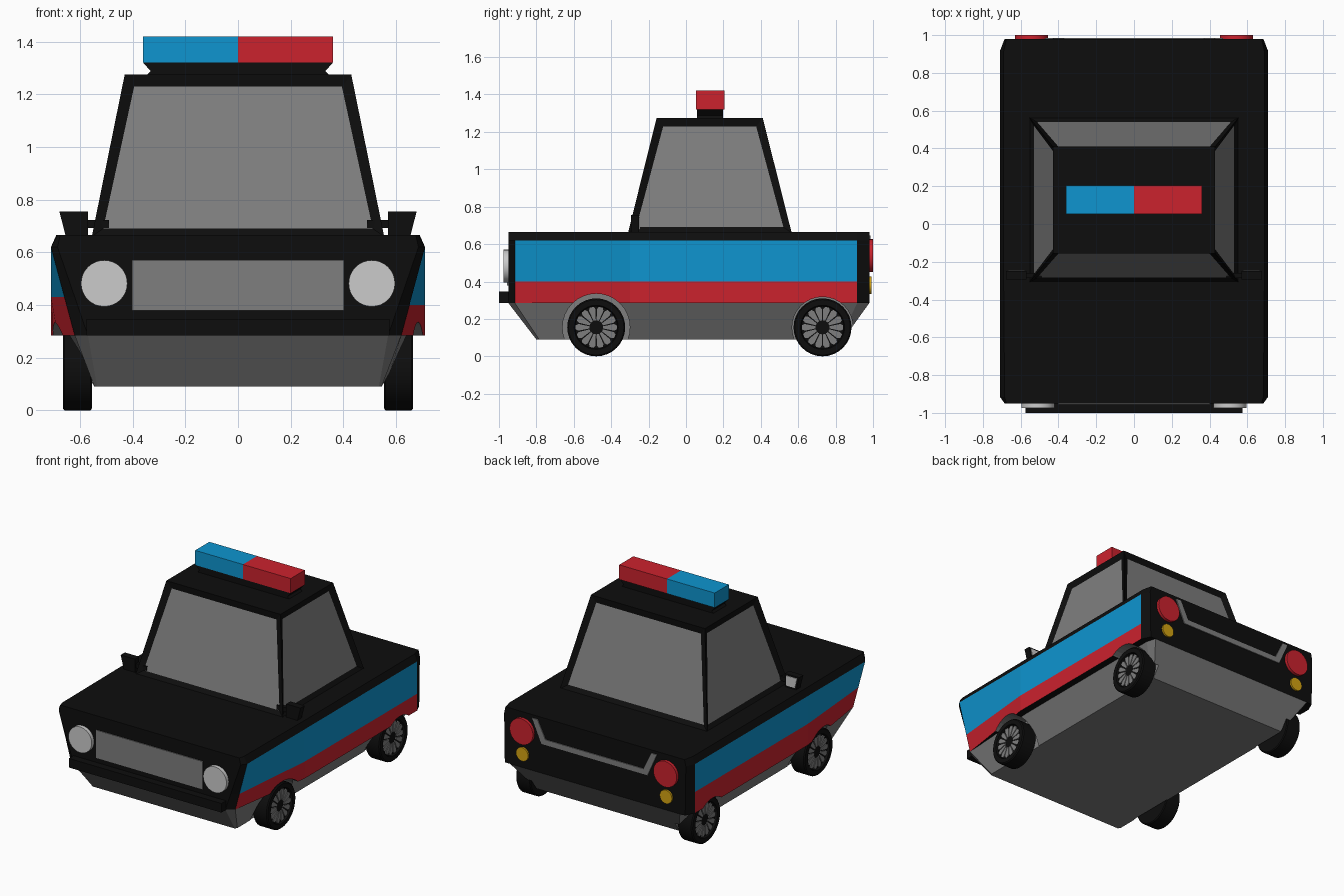
import bpy, bmesh, math

if "Cube" in bpy.data.objects:
    bpy.data.objects.remove(bpy.data.objects["Cube"])

def material(name, r, g, b):
    m = bpy.data.materials.new(name)
    m.diffuse_color = (r, g, b, 1)
    m.use_nodes = True
    m.node_tree.nodes["Principled BSDF"].inputs["Base Color"].default_value = m.diffuse_color
    return m

BLACK = material("black", .0042, .0042, .0042)
GRAY = material("gray", .21, .21, .21)
BLUE = material("blue", .0044, .30, .63)
RED = material("red", .60, .016, .027)
YELLOW = material("yellow", .66, .37, .006)
SILVER = material("silver", .60, .60, .60)

def finish(bm, name, mats, smooth=False):
    bmesh.ops.recalc_face_normals(bm, faces=bm.faces)
    me = bpy.data.meshes.new(name)
    bm.to_mesh(me)
    bm.free()
    for m in mats:
        me.materials.append(m)
    ob = bpy.data.objects.new(name, me)
    bpy.context.collection.objects.link(ob)
    if smooth:
        bpy.ops.object.select_all(action='DESELECT')
        ob.select_set(True)
        bpy.context.view_layer.objects.active = ob
        bpy.ops.object.shade_smooth_by_angle(angle=math.radians(30))
    return ob

def loft(bm, rings, rule=lambda i, k: 0):
    """Closed skin through equal rings; rule(span, edge) gives the material."""
    vs = [[bm.verts.new(p) for p in r] for r in rings]
    n = len(rings[0])
    for i in range(len(vs) - 1):
        for k in range(n):
            j = (k + 1) % n
            f = bm.faces.new((vs[i][k], vs[i][j], vs[i + 1][j], vs[i + 1][k]))
            f.material_index = rule(i, k)
    bm.faces.new(vs[0])
    bm.faces.new(vs[-1])

def solid(name, mat, rings, smooth=False):
    bm = bmesh.new()
    loft(bm, rings)
    return finish(bm, name, [mat], smooth)

def rect(x0, x1, y0, y1, z):
    return [(x0, y0, z), (x1, y0, z), (x1, y1, z), (x0, y1, z)]

def box(name, mat, x0, x1, y0, y1, z0, z1):
    return solid(name, mat, [rect(x0, x1, y0, y1, z0), rect(x0, x1, y0, y1, z1)])

def circle_x(x, y, z, r, n=32):
    return [(x, y + r * math.cos(2 * math.pi * k / n), z + r * math.sin(2 * math.pi * k / n)) for k in range(n)]

def circle_y(y, x, z, r, n=32):
    return [(x + r * math.cos(2 * math.pi * k / n), y, z + r * math.sin(2 * math.pi * k / n)) for k in range(n)]

# Upper body: cross-sections along y (y, bottom, shoulder, top half widths), side stripes by edge
def section(y, b, t, top):
    def w(z):
        return b + (t - b) * (z - .285) / .335
    return [(b, y, .285), (w(.4), y, .4), (t, y, .62), (top, y, .665),
            (-top, y, .665), (-t, y, .62), (-w(.43), y, .43), (-b, y, .285)]

stripe = {0: 2, 1: 1, 5: 1, 6: 2}
bm = bmesh.new()
loft(bm, [section(-.95, .57, .685, .675), section(-.915, .62, .71, .685), section(-.3, .71, .71, .69),
          section(.915, .71, .71, .69), section(.98, .68, .685, .675)],
     lambda i, k: stripe.get(k, 0) if 0 < i < 3 else 0)
body = finish(bm, "upper_body", [BLACK, BLUE, RED, GRAY])

# Lower skirt: outline tapering down to the floor
def outline(half, z):
    return [(x, y, z) for x, y in half] + [(-x, y, z) for x, y in reversed(half)]

skirt = solid("lower_skirt", GRAY, [
    outline([(.535, -.8), (.545, -.785), (.545, -.3), (.545, .825), (.535, .84)], .09),
    outline([(.57, -.95), (.62, -.915), (.66, -.3), (.66, .915), (.64, .98)], .285)])

# Wheel arches cut from body and skirt
WHEELS = [("front", -.48, .18), ("rear", .73, .163)]
for label, y, r in WHEELS:
    for s in (1, -1):
        for target, slot in ((body, 3), (skirt, 0)):
            bm = bmesh.new()
            loft(bm, [circle_x(.54 * s, y, .155, r), circle_x(.78 * s, y, .155, r)])
            for f in bm.faces:
                f.material_index = slot
            cutter = finish(bm, "arch_cutter", list(target.data.materials))
            cutter.hide_render = True
            mod = target.modifiers.new("arch", 'BOOLEAN')
            mod.operation = 'DIFFERENCE'
            mod.solver = 'EXACT'
            mod.object = cutter
            bpy.context.view_layer.objects.active = target
            bpy.ops.object.modifier_apply(modifier=mod.name)
            bpy.data.objects.remove(cutter)

# Wheels: turned tyre with a ring of thin spokes
for label, y, _ in WHEELS:
    for s, side in ((1, "right"), (-1, "left")):
        prof = [(.555, .148), (.56, .155), (.658, .155), (.665, .148), (.665, .118), (.65, .113)]
        solid(f"{label}_{side}_tyre", BLACK, [circle_x(x * s, y, .155, r) for x, r in prof], True)
        bm = bmesh.new()
        for i in range(14):
            a = 2 * math.pi * i / 14
            c, d = math.cos(a), math.sin(a)
            shape = [(.037, -.006), (.095, -.018), (.11, -.011), (.11, .011), (.095, .018), (.037, .006)]
            loft(bm, [[(x * s, y + u * c - v * d, .155 + u * d + v * c) for u, v in shape] for x in (.648, .657)])
        finish(bm, f"{label}_{side}_spokes", [GRAY])

# Cabin with recessed windows on its four sides
bm = bmesh.new()
loft(bm, [rect(-.555, .555, -.31, .565, .66), rect(-.43, .43, -.157, .41, 1.275)])
bmesh.ops.recalc_face_normals(bm, faces=bm.faces)
glass = [f for f in bm.faces if abs(f.normal.z) < .8]
bmesh.ops.inset_individual(bm, faces=glass, thickness=.056, depth=-.018)
for f in glass:
    f.material_index = 1
finish(bm, "cabin", [BLACK, GRAY])

# Roof light bar on a flared foot
solid("light_bar_foot", BLACK, [rect(-.35, .35, .058, .198, 1.27), rect(-.332, .332, .058, .198, 1.288),
                                rect(-.36, .36, .058, .198, 1.32)])
box("blue_roof_light", BLUE, -.36, 0, .053, .205, 1.32, 1.42)
box("red_roof_light", RED, 0, .36, .053, .205, 1.32, 1.42)

# Front: grille plate and bumper
box("grille", GRAY, -.402, .402, -.956, -.948, .38, .57)
box("front_bumper", BLACK, -.575, .575, -1, -.945, .285, .347)

# Lamps and mirrors on both sides
for s, side in ((1, "right"), (-1, "left")):
    solid(f"{side}_headlight", SILVER, [circle_y(y, .508 * s, .482, .088) for y in (-.94, -.975)], True)
    solid(f"{side}_tail_light", RED, [circle_y(y, .542 * s, .538, .088) for y in (.97, 1)], True)
    solid(f"{side}_indicator", YELLOW, [circle_y(y, .542 * s, .38, .046) for y in (.97, .992)], True)
    box(f"{side}_mirror_stem", BLACK, .49 * s, .58 * s, -.285, -.26, .692, .722)
    solid(f"{side}_mirror", BLACK, [rect(.57 * s, .655 * s, -.295, -.25, .665),
                                    rect(.57 * s, .678 * s, -.295, -.25, .755)])
    solid(f"{side}_mirror_glass", SILVER, [rect(.58 * s, .648 * s, -.251, -.246, .677),
                                           rect(.58 * s, .664 * s, -.251, -.246, .745)])

# Rear trim: thin U-shaped strip
bm = bmesh.new()
path = [(.47, .645, .43, .645), (.40, .487, .37, .523), (-.40, .487, -.37, .523), (-.47, .645, -.43, .645)]
loft(bm, [[(a, .977, b), (a, .986, b), (c, .986, d), (c, .977, d)] for a, b, c, d in path])
finish(bm, "rear_trim", [GRAY])
